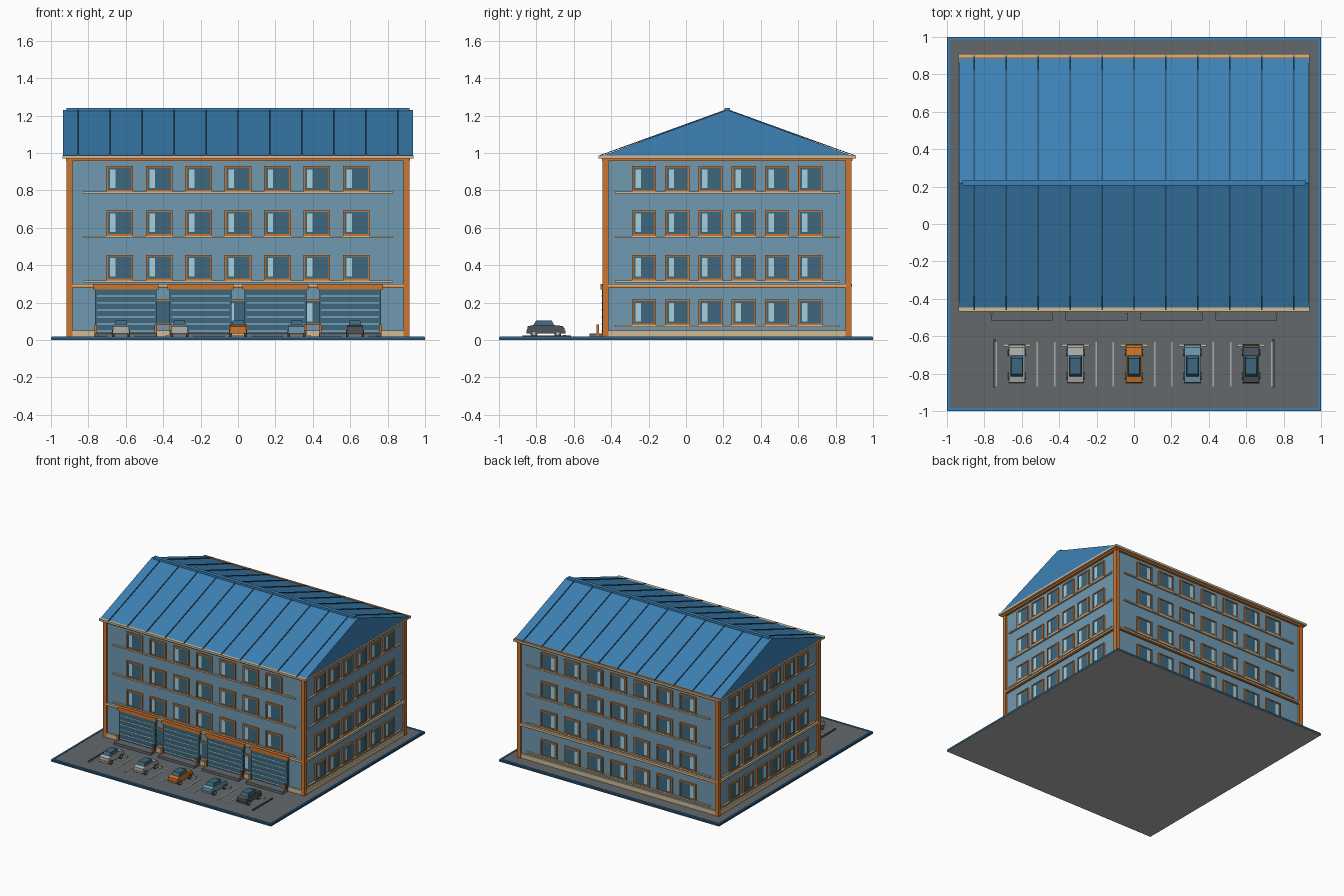
import bpy, bmesh, math
from mathutils import Matrix, Vector

if "Cube" in bpy.data.objects:
    bpy.data.objects.remove(bpy.data.objects["Cube"], do_unlink=True)


def material(name, hexcode):
    srgb = [int(hexcode[i:i + 2], 16) / 255 for i in (0, 2, 4)]
    col = [c / 12.92 if c < 0.04045 else ((c + 0.055) / 1.055) ** 2.4 for c in srgb] + [1]
    m = bpy.data.materials.new(name)
    m.use_nodes = True
    m.diffuse_color = col
    m.node_tree.nodes["Principled BSDF"].inputs["Base Color"].default_value = col
    return m


ROOF = material("roof_blue", "3D82B6")
NAVY = material("navy", "26506F")
WALL = material("wall_blue", "7199B0")
ORANGE = material("orange", "CF752D")
TAN = material("tan", "D2BB95")
ASPHALT = material("asphalt", "64686B")
GLASS = material("dark_glass", "3D677D")
PALE = material("pale_glass", "A8D0DB")
SILVER = material("silver", "AFB0AD")
DARK = material("charcoal", "505458")


def finish(name, bm, mat):
    bmesh.ops.recalc_face_normals(bm, faces=bm.faces)
    me = bpy.data.meshes.new(name)
    bm.to_mesh(me)
    bm.free()
    me.materials.append(mat)
    ob = bpy.data.objects.new(name, me)
    bpy.context.collection.objects.link(ob)
    return ob


def boxes(name, mat, items):
    """One object from boxes given as (x0, x1, y0, y1, z0, z1)."""
    bm = bmesh.new()
    for b in items:
        size = [b[1] - b[0], b[3] - b[2], b[5] - b[4]]
        mid = Vector((b[0] + b[1], b[2] + b[3], b[4] + b[5])) / 2
        bmesh.ops.create_cube(bm, size=1, matrix=Matrix.Translation(mid) @ Matrix.Diagonal((*size, 1)))
    return finish(name, bm, mat)


def prism(name, mat, x0, x1, yz):
    """Extrude a y-z profile along x."""
    bm = bmesh.new()
    a, b = ([bm.verts.new((x, y, z)) for y, z in yz] for x in (x0, x1))
    bm.faces.new(a)
    bm.faces.new(b)
    for i in range(len(yz)):
        j = (i + 1) % len(yz)
        bm.faces.new((a[i], a[j], b[j], b[i]))
    return finish(name, bm, mat)


X, Y0, Y1, YC, G = 0.90, -0.43, 0.87, 0.22, 0.015


def on_wall(side, u0, u1, z0, z1, out):
    """Box that sits on a wall and stands out from it."""
    if side == "front":
        return (u0, u1, Y0 - out, Y0, z0, z1)
    if side == "back":
        return (u0, u1, Y1, Y1 + out, z0, z1)
    if side == "left":
        return (X, X + out, u0, u1, z0, z1)
    return (-X - out, -X, u0, u1, z0, z1)


# Ground slab: pale underside, navy edge, asphalt top and blue rim line
boxes("slab_underside", SILVER, [(-1, 1, -1, 1, 0, 0.002)])
boxes("slab_edge", NAVY, [(-1, 1, -1, 1, 0.002, 0.013)])
boxes("ground", ASPHALT, [(-0.985, 0.985, -0.985, 0.985, 0.013, G)])
boxes("ground_rim", ROOF, [(-0.996, 0.996, s - 0.006, s + 0.006, 0.013, 0.02) for s in (-0.99, 0.99)]
      + [(s - 0.006, s + 0.006, -0.984, 0.984, 0.013, 0.02) for s in (-0.99, 0.99)])

# Main block, corner posts and cornice
boxes("walls", WALL, [(-X, X, Y0, Y1, G, 0.97)])
boxes("corner_posts", ORANGE, [(x - 0.016, x + 0.016, y - 0.016, y + 0.016, G, 0.965)
                               for x in (-X, X) for y in (Y0, Y1)])
boxes("cornice_underside", ORANGE, [(-X - 0.02, X + 0.02, Y0 - 0.02, Y1 + 0.02, 0.957, 0.97)])
boxes("cornice", TAN, [(-0.938, 0.938, -0.468, 0.908, 0.97, 0.986)])
boxes("back_gutter", ORANGE, [(-0.934, 0.934, 0.884, 0.894, 0.984, 0.99)])

# Gabled roof with standing seams and ridge cap
EAVE, RIDGE, HALF = 0.985, 1.23, 0.668
prism("roof", ROOF, -0.936, 0.936, [(YC - HALF, EAVE), (YC + HALF, EAVE), (YC, RIDGE)])
for i in range(11):
    x = (i - 5) * 0.171
    prism("roof_seam", NAVY, x - 0.004, x + 0.004,
          [(YC - 0.68, EAVE), (YC - 0.68, EAVE + 0.004), (YC, RIDGE + 0.005),
           (YC + 0.68, EAVE + 0.004), (YC + 0.68, EAVE), (YC, RIDGE - 0.005)])
boxes("ridge_cap", ROOF, [(-0.917, 0.917, YC - 0.015, YC + 0.015, 1.222, 1.242)])

# Windows and string courses on all four walls
FLOORS = (0.08, 0.319, 0.557, 0.794)
frames, panes, glints, courses, bands, trims, plinth = ([] for _ in range(7))
for side in ("front", "back", "left", "right"):
    wide = side in ("front", "back")
    mid, half, w = (0, 0.885, 0.0715) if wide else (YC, 0.635, 0.065)
    n, step = (7, 0.2107) if wide else (6, 0.178)
    for f, z in enumerate(FLOORS):
        top = z + 0.137
        shopfront = side == "front" and f == 0
        for i in range(n):
            # Only the windows between the garage doors at street level
            if shopfront and i not in (1, 3, 5):
                continue
            u = mid + (i - (n - 1) / 2) * step
            t = 0.009
            frames += [on_wall(side, a, b, c, d, 0.012) for a, b, c, d in (
                (u - w, u - w + t, z, top), (u + w - t, u + w, z, top),
                (u - w + t, u + w - t, z, z + t), (u - w + t, u + w - t, top - t, top))]
            panes.append(on_wall(side, u - w + t, u + w - t, z + t, top - t, 0.009))
            glints.append(on_wall(side, u - w + 0.02, u - w + 0.049, z + 0.02, top - 0.018, 0.0105))
        if not shopfront:
            r = half - (0.055 if wide else 0.035)
            courses.append(on_wall(side, mid - r, mid + r, z - 0.01, z, 0.014))
    bands.append(on_wall(side, mid - half, mid + half, 0.286, 0.3, 0.018))
    trims.append(on_wall(side, mid - half, mid + half, 0.278, 0.286, 0.014))
    plinth.append(on_wall(side, mid - half, mid + half, G, 0.052, 0.012))
boxes("window_frames", ORANGE, frames)
boxes("window_panes", GLASS, panes)
boxes("window_glints", PALE, glints)
boxes("string_courses", TAN, courses)
boxes("floor_band", TAN, bands)
boxes("floor_band_trim", ORANGE, trims)
boxes("plinth", TAN, plinth)

# Garage doors with slats, canopy, ramp and bollards
doors, slats, canopies, ramps, bollards = ([] for _ in range(5))
for x in (-0.6, -0.2, 0.2, 0.6):
    doors.append(on_wall("front", x - 0.165, x + 0.165, G, 0.275, 0.02))
    slats += [on_wall("front", x - 0.155, x + 0.155, z, z + 0.006, 0.022)
              for z in [0.045 + 0.0375 * i for i in range(6)]]
    canopies.append(on_wall("front", x - 0.176, x + 0.176, 0.271, 0.301, 0.028))
    ramps.append((x - 0.165, x + 0.165, -0.515, Y0, G, 0.036))
    bollards += [(x + s - 0.007, x + s + 0.007, -0.479, -0.465, G, 0.082) for s in (-0.16, 0.16)]
boxes("garage_doors", GLASS, doors)
boxes("garage_door_slats", PALE, slats)
boxes("garage_canopies", ORANGE, canopies)
boxes("loading_ramps", ASPHALT, ramps)
boxes("bollards", ORANGE, bollards)

# Parking bays
SPOTS = [(i - 2) * 0.313 for i in range(5)]
boxes("bay_lines", SILVER, [(x + s - 0.004, x + s + 0.004, -0.87, -0.63, G, G + 0.002)
                            for x in SPOTS for s in (-0.11, 0.11)])
boxes("bay_curbs", DARK, [(s - 0.005, s + 0.005, -0.875, -0.615, G, 0.024) for s in (-0.746, 0.746)])
boxes("wheel_stops", TAN, [(x - 0.075, x + 0.075, -0.655, -0.641, G, 0.028) for x in SPOTS])


def discs(name, mat, x, y, reach, radius, depth):
    """Four wheel-shaped discs, one at each corner of a car."""
    bm = bmesh.new()
    for sx in (-1, 1):
        for dy in (-0.065, 0.062):
            m = Matrix.Translation((x + sx * reach, y + dy, G + 0.019)) @ Matrix.Rotation(math.pi / 2, 4, 'Y')
            bmesh.ops.create_cone(bm, cap_ends=True, segments=12, radius1=radius, radius2=radius,
                                  depth=depth, matrix=m)
    finish(name, bm, mat)


def car(x, paint):
    y = -0.748
    # Lower body with sloped bonnet and boot
    prism("car_body", paint, x - 0.042, x + 0.042,
          [(y - 0.102, 0.035), (y + 0.098, 0.035), (y + 0.1, 0.062), (y + 0.088, 0.075),
           (y + 0.04, 0.08), (y - 0.07, 0.08), (y - 0.1, 0.073)])
    # Cabin tapers towards the top
    bm = bmesh.new()
    bmesh.ops.create_cube(bm, size=1)
    for v in bm.verts:
        up = v.co.z > 0
        v.co = (x + v.co.x * (0.058 if up else 0.068),
                y - 0.012 + v.co.y * (0.084 if up else 0.112), 0.104 if up else 0.079)
    finish("car_cabin", bm, GLASS)
    discs("car_wheels", DARK, x, y, 0.041, 0.019, 0.014)
    discs("car_hubs", SILVER, x, y, 0.0482, 0.009, 0.002)
    boxes("car_bumpers", paint, [(x - 0.045, x + 0.045, y + a, y + a + 0.012, 0.036, 0.05)
                                 for a in (-0.106, 0.092)])


for x, paint in zip(SPOTS, (SILVER, SILVER, ORANGE, WALL, DARK)):
    car(x, paint)
